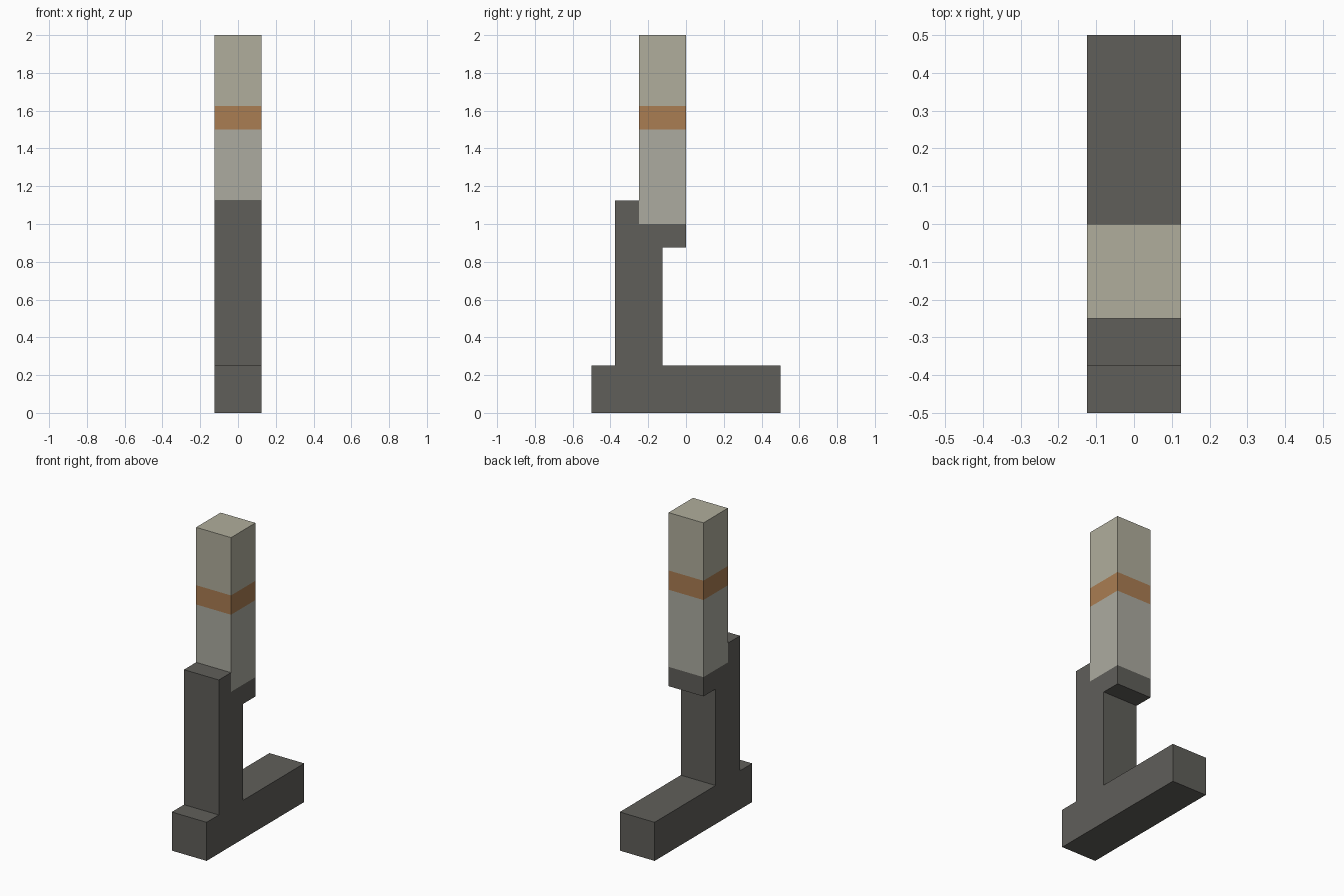
import bpy, bmesh

if "Cube" in bpy.data.objects:
    bpy.data.objects.remove(bpy.data.objects["Cube"])

HALF_WIDTH = 0.125


def material(name, rgb):
    mat = bpy.data.materials.new(name)
    mat.diffuse_color = (*rgb, 1)
    mat.use_nodes = True
    mat.node_tree.nodes["Principled BSDF"].inputs["Base Color"].default_value = mat.diffuse_color
    return mat


def extrude_profile(name, profile, mat):
    """Extrude a closed (y, z) outline across the model's width."""
    bm = bmesh.new()
    face = bm.faces.new([bm.verts.new((-HALF_WIDTH, y, z)) for y, z in profile])
    side = bmesh.ops.extrude_face_region(bm, geom=[face])["geom"]
    verts = [g for g in side if isinstance(g, bmesh.types.BMVert)]
    bmesh.ops.translate(bm, vec=(2 * HALF_WIDTH, 0, 0), verts=verts)
    bmesh.ops.recalc_face_normals(bm, faces=bm.faces)
    mesh = bpy.data.meshes.new(name)
    bm.to_mesh(mesh)
    bm.free()
    mesh.materials.append(mat)
    obj = bpy.data.objects.new(name, mesh)
    bpy.context.collection.objects.link(obj)
    return obj


# Dark stand: foot, upright with back lip, and ledge under the post
extrude_profile("stand", [
    (-0.5, 0), (0.5, 0), (0.5, 0.25), (-0.125, 0.25),
    (-0.125, 0.875), (0, 0.875), (0, 1), (-0.25, 1),
    (-0.25, 1.125), (-0.375, 1.125), (-0.375, 0.25), (-0.5, 0.25),
], material("dark_grey", (0.117, 0.114, 0.102)))

# Square post in three stacked bands
bands = [
    ("post_lower", 1.0, 1.5, (0.413, 0.407, 0.352)),
    ("post_band", 1.5, 1.625, (0.402, 0.205, 0.084)),
    ("post_upper", 1.625, 2.0, (0.434, 0.423, 0.333)),
]
for name, z0, z1, rgb in bands:
    outline = [(-0.25, z0), (0, z0), (0, z1), (-0.25, z1)]
    extrude_profile(name, outline, material(name + "_colour", rgb))
